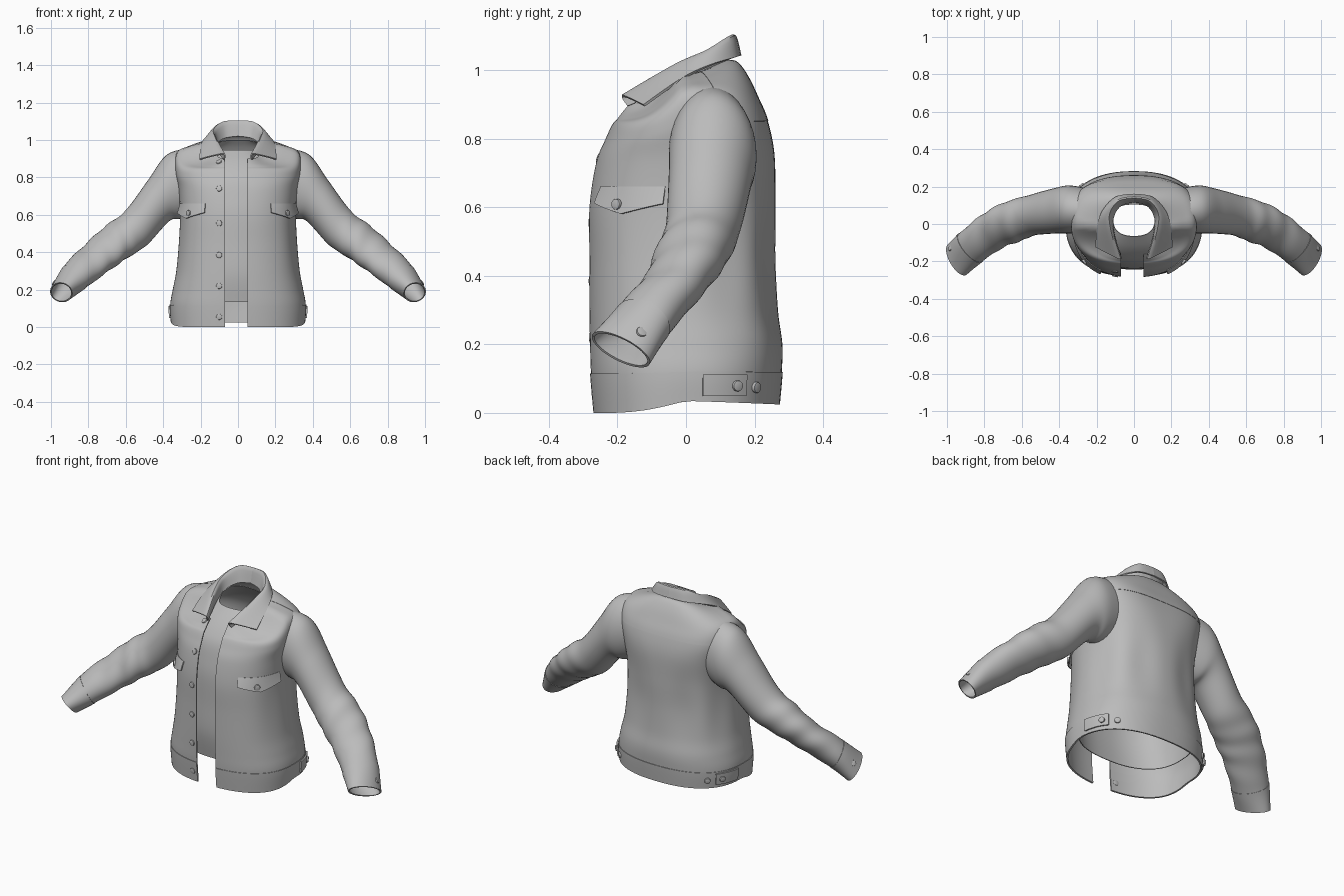
import bpy
import bmesh
from math import sin, cos, asin, pi, radians, copysign, exp
from mathutils import Vector

if "Cube" in bpy.data.objects:
    bpy.data.objects.remove(bpy.data.objects["Cube"])

cloth = bpy.data.materials.new("grey cloth")
cloth.use_nodes = True
GREY = (0.5, 0.5, 0.5, 1)
cloth.diffuse_color = GREY
cloth.node_tree.nodes["Principled BSDF"].inputs["Base Color"].default_value = GREY


def lerp(a, b, t):
    return a + (b - a) * t


def spline(rows, u):
    """Smooth interpolation through rows of numbers; u is a row index."""
    last = len(rows) - 1
    u = min(max(u, 0), last)
    i = min(int(u), last - 1)
    t = u - i
    p, q, r, s = (rows[min(max(i + k, 0), last)] for k in (-1, 0, 1, 2))
    return [0.5 * (2 * b + (c - a) * t + (2 * a - 5 * b + 4 * c - d) * t ** 2
                   + (3 * b - a - 3 * c + d) * t ** 3)
            for a, b, c, d in zip(p, q, r, s)]


def finish(ob, name, mirror):
    """Name, colour, mirror and smooth the object."""
    ob.name = ob.data.name = name
    ob.data.materials.append(cloth)
    bpy.ops.object.select_all(action="DESELECT")
    ob.select_set(True)
    bpy.context.view_layer.objects.active = ob
    if mirror:
        bpy.ops.object.transform_apply(location=True, rotation=True, scale=True)
        mod = ob.modifiers.new("mirror", "MIRROR")
        mod.merge_threshold = 0.002
    bpy.ops.object.convert(target="MESH")
    bpy.ops.object.shade_smooth_by_angle(angle=radians(40))


def sheet(name, func, across, up, thick=0.006, mirror=False):
    """Cloth sheet from func(v, t), with v and t running from 0 to 1."""
    bm = bmesh.new()
    rows = [[bm.verts.new(func(i / across, j / up)) for i in range(across + 1)]
            for j in range(up + 1)]
    for low, high in zip(rows, rows[1:]):
        for i in range(across):
            bm.faces.new((low[i], low[i + 1], high[i + 1], high[i]))
    # close the seam of tubes
    bmesh.ops.remove_doubles(bm, verts=bm.verts, dist=0.0003)
    mesh = bpy.data.meshes.new(name)
    bm.to_mesh(mesh)
    bm.free()
    ob = bpy.data.objects.new(name, mesh)
    bpy.context.collection.objects.link(ob)
    mod = ob.modifiers.new("thickness", "SOLIDIFY")
    mod.thickness = thick
    mod.offset = 0
    finish(ob, name, mirror)


def button(name, place, normal, mirror=False):
    bpy.ops.mesh.primitive_cylinder_add(vertices=20, radius=0.016, depth=0.014, location=place)
    ob = bpy.context.object
    ob.rotation_euler = normal.to_track_quat("Z", "Y").to_euler()
    mod = ob.modifiers.new("soft rim", "BEVEL")
    mod.width = 0.003
    mod.segments = 2
    finish(ob, name, mirror)


# Body rings: half width, front y, back y, then height at front, side, back
BODY = [
    (.354, -.265, .268, 0, .035, .025),
    (.359, -.275, .276, .115, .12, .12),
    (.345, -.278, .277, .2, .2, .2),
    (.325, -.28, .262, .3, .3, .3),
    (.31, -.28, .252, .45, .45, .45),
    (.305, -.28, .255, .6, .6, .6),
    (.315, -.26, .255, .73, .74, .75),
    (.332, -.232, .236, .8, .85, .85),
    (.322, -.213, .207, .84, .935, .92),
    (.255, -.2, .178, .855, .965, .98),
    (.17, -.187, .148, .875, .98, 1.02),
    (.12, -.17, .12, .9, .975, 1.025),
]
# Closed inner layer seen through the open front, same ring format
LINING = [
    (.3, -.218, .25, .135, .14, .14),
    (.297, -.24, .25, .28, .28, .28),
    (.285, -.238, .232, .45, .45, .45),
    (.28, -.235, .235, .6, .6, .6),
    (.29, -.22, .235, .7, .7, .7),
    (.3, -.2, .215, .78, .82, .82),
    (.27, -.17, .185, .835, .9, .89),
    (.19, -.125, .14, .89, .945, .96),
    (.11, -.065, .105, .945, .98, 1),
]
TOP = len(BODY) - 1
SQUARE = 1.2


def rounded(v, square):
    return copysign(abs(v) ** (1 / square), v)


def body(theta, u, rows=BODY):
    """Point on a ring; theta is 0 at the front and grows towards +x."""
    w, yf, yb, zf, zs, zb = spline(rows, u)
    c = cos(theta)
    square = SQUARE
    if c > 0:
        z = lerp(zs, zf, 1 - (1 - c) ** 3)
    else:
        # broad shoulder blades
        z = lerp(zs, zb, -c)
        square += 0.4 * exp(-((z - 0.87) / 0.17) ** 2)
    # soft vertical folds towards the back of the waist
    fold = 1 + 0.022 * cos(8 * theta) * (1 - c) / 2 * exp(-((z - 0.45) / 0.2) ** 2)
    mid, half = (yf + yb) / 2, (yb - yf) / 2
    return Vector((w * rounded(sin(theta), square) * fold,
                   mid - half * rounded(c, square) * fold, z))


def body_normal(theta, u):
    e = 0.02
    side = body(theta + e, u) - body(theta - e, u)
    rise = body(theta, min(u + e, TOP)) - body(theta, max(u - e, 0))
    return side.cross(rise).normalized()


def on_body(theta, u, off=0):
    return body(theta, u) + body_normal(theta, u) * off


def u_at(theta, z):
    lo, hi = 0, TOP
    for _ in range(24):
        mid = (lo + hi) / 2
        lo, hi = (mid, hi) if body(theta, mid).z < z else (lo, mid)
    return lo


def angle_for(x, u):
    return asin(min(x / spline(BODY, u)[0], 1) ** SQUARE)


def open_front(v, u, off=0):
    """Body surface running round from one front edge to the other."""
    return on_body(lerp(angle_for(0.05, u), 2 * pi - angle_for(0.07, u), v), u, off)


sheet("jacket_body", lambda v, t: open_front(v, t * TOP), 96, 66)
sheet("hem_band", lambda v, t: open_front(v, t, 0.003), 96, 6)
sheet("lining", lambda v, t: body(2 * pi * v, t * (len(LINING) - 1), LINING), 64, 48, 0.004)
sheet("back_yoke", lambda v, t: on_body(radians(lerp(105, 255, v)), lerp(7, TOP, t), 0.003), 40, 20, 0.003)


# Chest pocket flaps with a pointed lower edge
def flap(v, t):
    theta = radians(lerp(30, 82, v))
    z = lerp(0.58 + 0.03 * abs(2 * v - 1), 0.66, t)
    return on_body(theta, u_at(theta, z), lerp(0.019, 0.003, t))


sheet("pocket_flaps", flap, 20, 6, 0.006, True)


# Adjuster tabs on the sides of the hem
def tab(v, t):
    theta = radians(lerp(97, 124, v))
    return on_body(theta, u_at(theta, lerp(0.05, 0.112, t)), 0.011)


sheet("hem_tabs", tab, 10, 4, 0.008, True)


def body_button(name, theta, z, off, mirror=True):
    u = u_at(theta, z)
    button(name, on_body(theta, u, off), body_normal(theta, u), mirror)


body_button("flap_buttons", radians(52), 0.608, 0.018)
body_button("tab_buttons", radians(117), 0.08, 0.016)
body_button("hem_buttons", radians(133), 0.075, 0.008)
for i, z in enumerate((.055, .22, .385, .555, .74, .88)):
    theta = -angle_for(0.1, u_at(0.3, z))
    body_button(f"front_button_{i + 1}", theta, z, 0.002, False)

# Sleeve rings: centre, then the two half axes of the ellipse
SLEEVE = [
    (.24, .07, .785, .02, 0, .168, 0, .115, 0),
    (.345, .078, .75, .035, 0, .168, 0, .125, 0),
    (.425, .07, .675, .055, 0, .107, 0, .118, 0),
    (.545, .047, .53, .055, 0, .09, .01, .105, 0),
    (.65, .012, .455, .05, 0, .085, .04, .1, 0),
    (.755, -.038, .37, .05, 0, .07, .05, .085, 0),
    (.86, -.115, .28, .045, 0, .065, .05, .075, -.015),
    (.945, -.19, .185, .043, 0, .034, .035, .08, -.035),
]


def sleeve(v, u, grow=1):
    row = spline(SLEEVE, u)
    centre, a, b = Vector(row[:3]), Vector(row[3:6]), Vector(row[6:])
    phi = -2 * pi * v
    # creases bunch up around the elbow and forearm
    crease = 1 + 0.03 * sin(7 * u + 2 * phi) * exp(-((u - 4.6) / 1.3) ** 2)
    return centre + (a * cos(phi) + b * sin(phi)) * crease * grow


sheet("sleeves", lambda v, t: sleeve(v, 7 * t), 36, 56, 0.006, True)
sheet("cuffs", lambda v, t: sleeve(v, lerp(6.15, 7, t), 1.03), 36, 8, 0.006, True)
button("cuff_buttons", (.98, -.13, .235), Vector((.75, .35, .5)), True)

# Collar stations from centre back to front: neck edge, fold line, outer edge
COLLAR = [
    (0, .12, 1.02, 0, .14, 1.1, 0, .158, 1.042),
    (.07, .1, 1.01, .08, .125, 1.095, .095, .143, 1.037),
    (.11, .04, .985, .13, .06, 1.055, .165, .073, 1.015),
    (.11, -.04, .95, .125, -.03, 1.015, .195, -.01, .975),
    (.075, -.17, .895, .08, -.185, .925, .205, -.122, .897),
]


def collar(v, t):
    row = spline(COLLAR, v * 4)
    return Vector(spline([row[:3], row[3:6], row[6:]], 2 * t))


sheet("collar", collar, 28, 12, 0.008, True)
